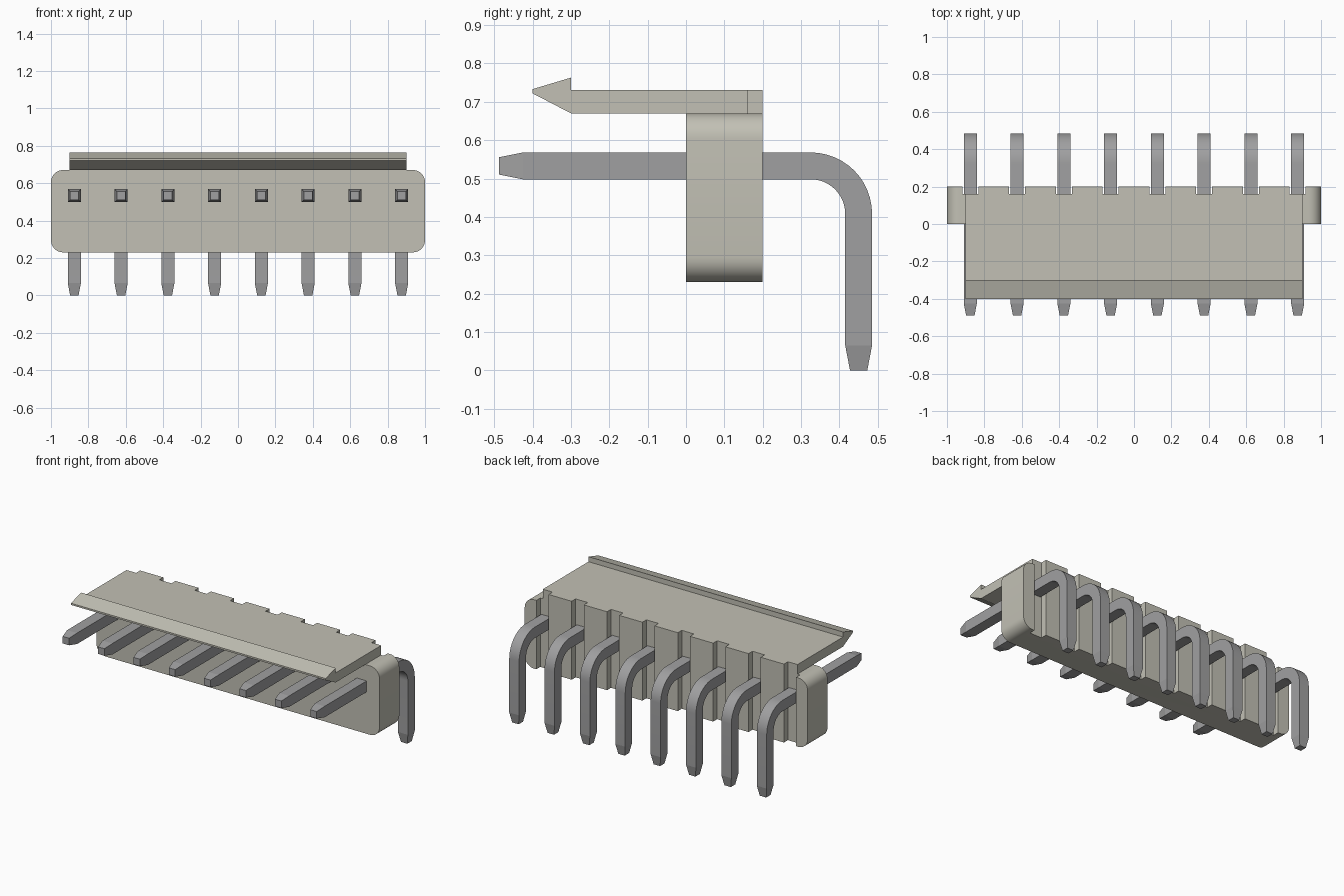
import bpy, bmesh, math
from mathutils import Vector

cube = bpy.data.objects.get("Cube")
if cube:
    bpy.data.objects.remove(cube, do_unlink=True)


def material(name, colour):
    m = bpy.data.materials.new(name)
    m.use_nodes = True
    m.diffuse_color = colour
    m.node_tree.nodes["Principled BSDF"].inputs["Base Color"].default_value = colour
    return m


plastic = material("warm grey plastic", (0.54, 0.53, 0.46, 1))
metal = material("grey metal", (0.35, 0.35, 0.355, 1))


def loft(name, rings, mat):
    """Skin a row of matching closed rings and cap both ends."""
    bm = bmesh.new()
    loops = [[bm.verts.new(p) for p in ring] for ring in rings]
    n = len(loops[0])
    for a, b in zip(loops, loops[1:]):
        for i in range(n):
            j = (i + 1) % n
            bm.faces.new((a[i], a[j], b[j], b[i]))
    bm.faces.new(loops[0])
    bm.faces.new(loops[-1])
    bmesh.ops.recalc_face_normals(bm, faces=bm.faces)
    mesh = bpy.data.meshes.new(name)
    bm.to_mesh(mesh)
    bm.free()
    mesh.materials.append(mat)
    ob = bpy.data.objects.new(name, mesh)
    bpy.context.collection.objects.link(ob)
    return ob


def smooth(ob, degrees):
    bpy.ops.object.select_all(action='DESELECT')
    ob.select_set(True)
    bpy.context.view_layer.objects.active = ob
    bpy.ops.object.shade_smooth_by_angle(angle=math.radians(degrees))


pin_x = [-0.875 + 0.25 * i for i in range(8)]

# Housing: rounded rectangle pulled from front to back
radius, outline = 0.065, []
for cx, cz, start in ((1, 0.67, 0), (-1, 0.67, 90), (-1, 0.23, 180), (1, 0.23, 270)):
    cx -= math.copysign(radius, cx)
    cz += radius if cz < 0.5 else -radius
    for k in range(9):
        a = math.radians(start + k * 90 / 8)
        outline.append((cx + radius * math.cos(a), cz + radius * math.sin(a)))
housing = loft("housing", [[(x, y, z) for x, z in outline] for y in (0, 0.2)], plastic)

# Locking tab: barbed side profile pulled across the width
barb = [(-0.4, 0.733), (-0.4, 0.722), (-0.3, 0.67), (0.2, 0.67),
        (0.2, 0.731), (-0.3, 0.731), (-0.3, 0.763)]
tab = loft("locking_tab", [[(x, y, z) for y, z in barb] for x in (-0.9, 0.9)], plastic)

# Back grooves, one behind each pin, cut through housing and tab
for x in pin_x:
    square = [(x - 0.043, 0.16), (x + 0.043, 0.16), (x + 0.043, 0.3), (x - 0.043, 0.3)]
    cutter = loft("groove_cutter", [[(px, py, z) for px, py in square] for z in (0.1, 0.9)], plastic)
    cutter.hide_render = True
    for part in (housing, tab):
        bpy.context.view_layer.objects.active = part
        mod = part.modifiers.new("groove", 'BOOLEAN')
        mod.operation, mod.solver, mod.object = 'DIFFERENCE', 'EXACT', cutter
        bpy.ops.object.modifier_apply(modifier=mod.name)
    bpy.data.objects.remove(cutter, do_unlink=True)
smooth(housing, 20)

# Pin centre line: (y, z, bend angle, half thickness)
half, tip, bend = 0.035, 0.0225, 0.125
cy, cz = 0.325, 0.408
stations = [(-0.488, cz + bend, 0, tip), (-0.425, cz + bend, 0, half)]
for k in range(13):
    a = math.radians(90 * k / 12)
    stations.append((cy + bend * math.sin(a), cz + bend * math.cos(a), a, half))
stations += [(cy + bend, 0.065, math.pi / 2, half), (cy + bend, 0, math.pi / 2, tip)]


def pin_ring(y, z, angle, h):
    across, out = Vector((1, 0, 0)), Vector((0, math.sin(angle), math.cos(angle)))
    return [Vector((0, y, z)) + across * h * u + out * h * v
            for u, v in ((-1, -1), (1, -1), (1, 1), (-1, 1))]


# Bent square pins
pin = loft("pin_1", [pin_ring(*s) for s in stations], metal)
smooth(pin, 9)
for i, x in enumerate(pin_x):
    ob = pin if i == 0 else pin.copy()
    ob.name = f"pin_{i + 1}"
    ob.location.x = x
    if i:
        bpy.context.collection.objects.link(ob)
